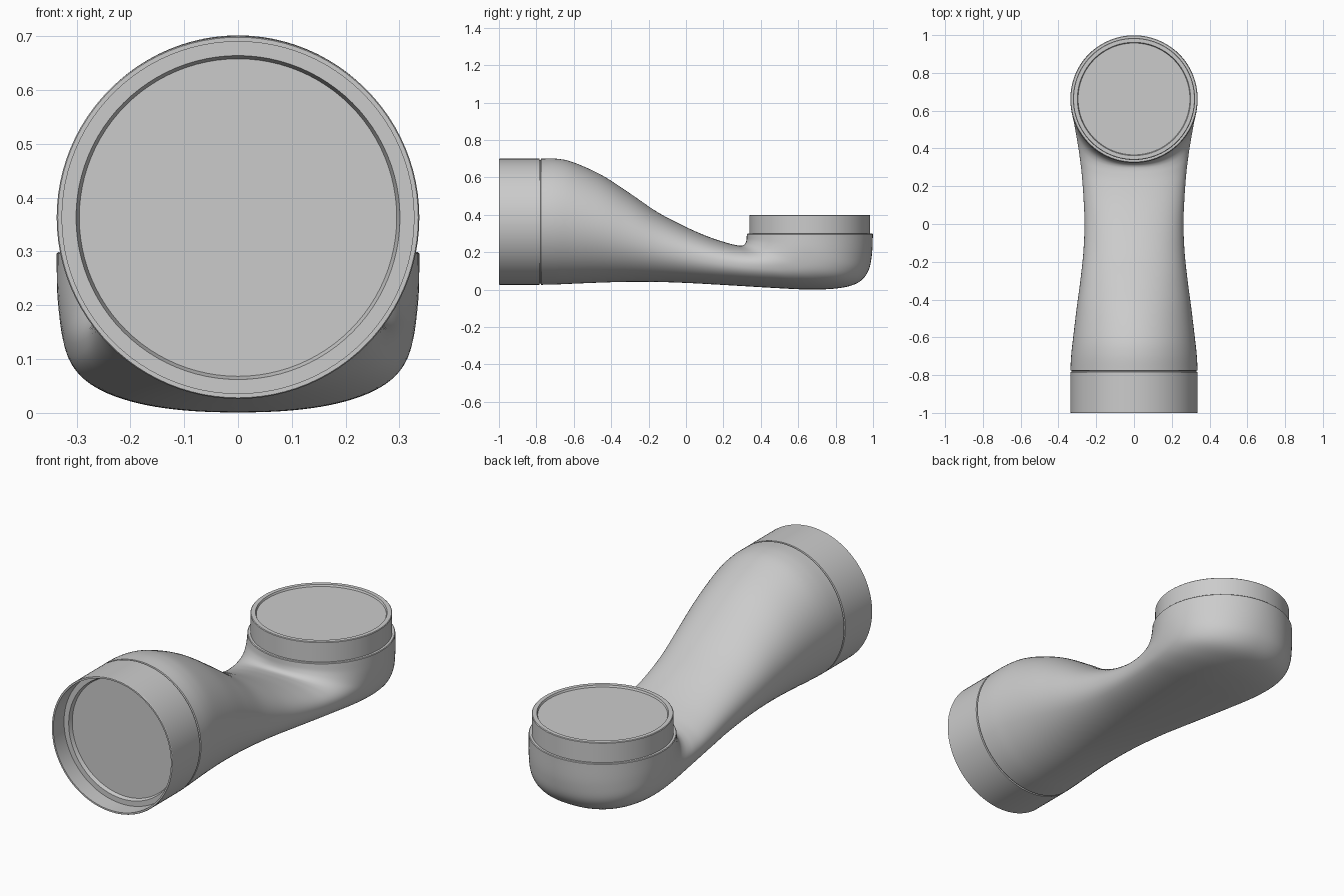
import bpy, bmesh
from math import sin, cos, pi, radians, copysign
from mathutils import Vector

if "Cube" in bpy.data.objects:
    bpy.data.objects.remove(bpy.data.objects["Cube"])

SIDES = 96
R = 0.337
IN_Z = 0.363      # inlet axis height
OUT_Y = 0.662     # outlet axis position


def skin(name, rings, cap_first=False):
    """Bridge a list of closed rings into one smooth-shaded object."""
    bm = bmesh.new()
    loops = [[bm.verts.new(p) for p in ring] for ring in rings]
    for a, b in zip(loops, loops[1:]):
        for i in range(SIDES):
            j = (i + 1) % SIDES
            bm.faces.new((a[i], a[j], b[j], b[i]))
    if cap_first:
        bm.faces.new(loops[0])
    bmesh.ops.recalc_face_normals(bm, faces=bm.faces)
    mesh = bpy.data.meshes.new(name)
    bm.to_mesh(mesh)
    bm.free()
    ob = bpy.data.objects.new(name, mesh)
    bpy.context.collection.objects.link(ob)
    bpy.ops.object.select_all(action='DESELECT')
    ob.select_set(True)
    bpy.context.view_layer.objects.active = ob
    bpy.ops.object.shade_smooth_by_angle(angle=radians(30))
    return ob


def lathe(name, profile, origin, axis):
    """Turn (radius, distance) points around an axis; the first ring is a disc."""
    axis = Vector(axis)
    side = Vector((1, 0, 0))
    up = axis.cross(side)
    angles = [2 * pi * i / SIDES for i in range(SIDES)]
    rings = [[Vector(origin) + axis * d + (side * cos(a) + up * sin(a)) * r
              for a in angles] for r, d in profile]
    return skin(name, rings, cap_first=True)


def spline(rows, steps):
    """Catmull-Rom interpolation of station rows."""
    out = []
    for k in range(len(rows) - 1):
        quad = [rows[max(k - 1, 0)], rows[k], rows[k + 1],
                rows[min(k + 2, len(rows) - 1)]]
        for s in range(steps):
            t = s / steps
            out.append([0.5 * (2 * b + (c - a) * t + (2*a - 5*b + 4*c - d) * t**2
                               + (3*b - a - 3*c + d) * t**3)
                        for a, b, c, d in zip(*quad)])
    return out + [list(rows[-1])]


def section(ty, tz, by, bz, w, n):
    """Superellipse spanned between an upper and a lower silhouette point."""
    top, bot = Vector((0, ty, tz)), Vector((0, by, bz))
    mid, half = (top + bot) / 2, (top - bot) / 2
    ring = []
    for i in range(SIDES):
        a = 2 * pi * i / SIDES
        c, s = (copysign(abs(v) ** (2 / n), v) for v in (cos(a), sin(a)))
        ring.append(mid + half * s + Vector((w * c, 0, 0)))
    return ring


# Duct body: upper point (y, z), lower point (y, z), half width, squareness
stations = [
    (-0.775, 0.700, -0.775, 0.026, 0.337, 2.0),
    (-0.69, 0.700, -0.69, 0.028, 0.332, 2.0),
    (-0.60, 0.680, -0.60, 0.032, 0.322, 2.0),
    (-0.45, 0.612, -0.45, 0.038, 0.304, 2.0),
    (-0.30, 0.515, -0.30, 0.042, 0.284, 2.05),
    (-0.15, 0.413, -0.15, 0.041, 0.268, 2.1),
    (0.00, 0.335, 0.00, 0.036, 0.262, 2.15),
    (0.12, 0.283, 0.15, 0.028, 0.267, 2.2),
    (0.22, 0.250, 0.32, 0.018, 0.277, 2.25),
    (0.27, 0.238, 0.49, 0.008, 0.290, 2.3),
    (0.295, 0.235, 0.65, 0.001, 0.303, 2.35),
    (0.308, 0.238, 0.80, 0.006, 0.315, 2.35),
    (0.316, 0.245, 0.91, 0.032, 0.324, 2.3),
    (0.321, 0.255, 0.97, 0.090, 0.331, 2.2),
    (0.324, 0.270, 0.993, 0.180, 0.336, 2.07),
    (0.325, 0.292, 0.999, 0.292, 0.337, 2.0),
]
skin("duct_body", [section(*row) for row in spline(stations, 6)])

# Inlet collar: recessed disc, thin rim, outer wall and seam groove
lathe("inlet_collar",
      [(0.295, 0.105), (0.301, 0.085), (0.327, 0.085), (0.327, 0.0), (0.335, 0.0),
       (R, 0.003), (R, 0.216), (0.331, 0.218), (0.331, 0.223), (R, 0.225)],
      (0, -1, IN_Z), (0, 1, 0))

# Outlet spigot: shallow disc, flat rim, narrower neck and shoulder
lathe("outlet_spigot",
      [(0.296, 0.390), (0.300, 0.399), (0.320, 0.399), (0.323, 0.396),
       (0.323, 0.299), (0.334, 0.299), (R, 0.296), (R, 0.292)],
      (0, OUT_Y, 0), (0, 0, 1))
